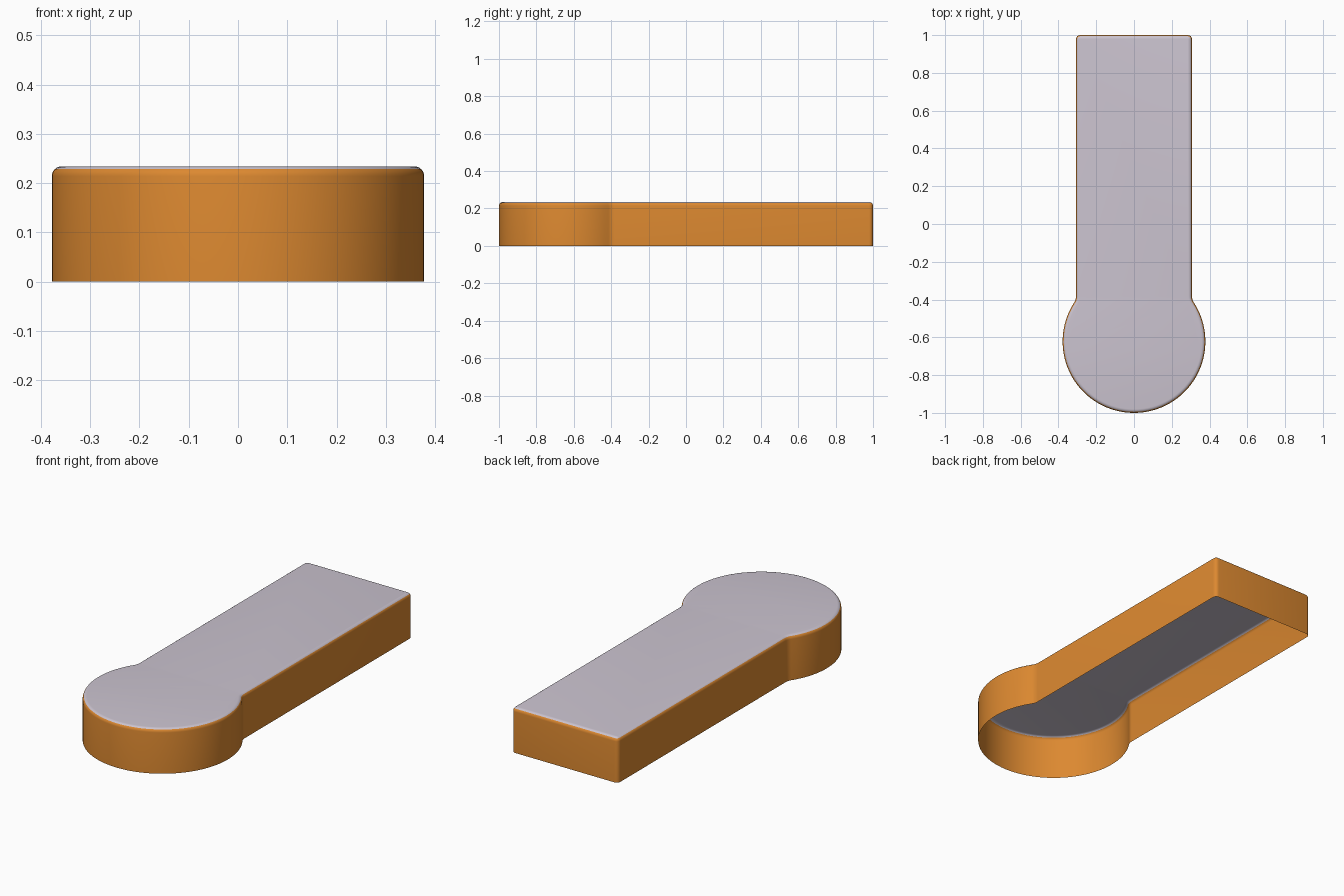
import bpy, bmesh, math

if "Cube" in bpy.data.objects:
    bpy.data.objects.remove(bpy.data.objects["Cube"])

R, CY = 0.378, -0.622      # round head
W, END = 0.307, 1.0        # half width and end of the straight bar
FILLET, CORNER = 0.06, 0.021
HEIGHT, BEVEL, STEPS = 0.234, 0.02, 6


def arc(cx, cy, r, a0, a1, n):
    return [(cx + r * math.cos(a0 + (a1 - a0) * i / n),
             cy + r * math.sin(a0 + (a1 - a0) * i / n)) for i in range(n + 1)]


def outline(d):
    """Keyhole outline shrunk by d, counter-clockwise."""
    fx = W + FILLET
    fy = CY + math.sqrt((R + FILLET) ** 2 - fx ** 2)
    a = math.atan2(fy - CY, fx)
    head = arc(0, CY, R - d, -math.pi / 2, a, 32)
    neck = arc(fx, fy, FILLET + d, a + math.pi, math.pi, 6)[1:]
    corner = arc(W - CORNER, END - CORNER, CORNER - d, 0, math.pi / 2, 4)
    right = head + neck + corner
    return right + [(-x, y) for x, y in reversed(right[1:])]


def material(name, rgb):
    m = bpy.data.materials.new(name)
    m.diffuse_color = (*rgb, 1)
    m.use_nodes = True
    m.node_tree.nodes["Principled BSDF"].inputs["Base Color"].default_value = m.diffuse_color
    return m


# Wall and rounded rim as stacked rings, open at the bottom
levels = [(0, 0)]
for i in range(STEPS + 1):
    t = math.pi / 2 * i / STEPS
    levels.append((BEVEL * (1 - math.cos(t)), HEIGHT - BEVEL * (1 - math.sin(t))))

bm = bmesh.new()
rings = [[bm.verts.new((x, y, z)) for x, y in outline(d)] for d, z in levels]
for lo, hi in zip(rings, rings[1:]):
    for i in range(len(lo)):
        j = (i + 1) % len(lo)
        bm.faces.new((lo[i], lo[j], hi[j], hi[i]))
# Flat top
bm.faces.new(rings[-1])
bm.normal_update()
for f in bm.faces:
    f.material_index = 1 if f.normal.z > 0.7 else 0

mesh = bpy.data.meshes.new("keyhole_cover")
bm.to_mesh(mesh)
bm.free()
mesh.materials.append(material("orange", (0.72, 0.25, 0.03)))
mesh.materials.append(material("pale lilac grey", (0.60, 0.55, 0.63)))
obj = bpy.data.objects.new("keyhole_cover", mesh)
bpy.context.collection.objects.link(obj)
bpy.context.view_layer.objects.active = obj
obj.select_set(True)
bpy.ops.object.shade_smooth_by_angle(angle=math.radians(35))
